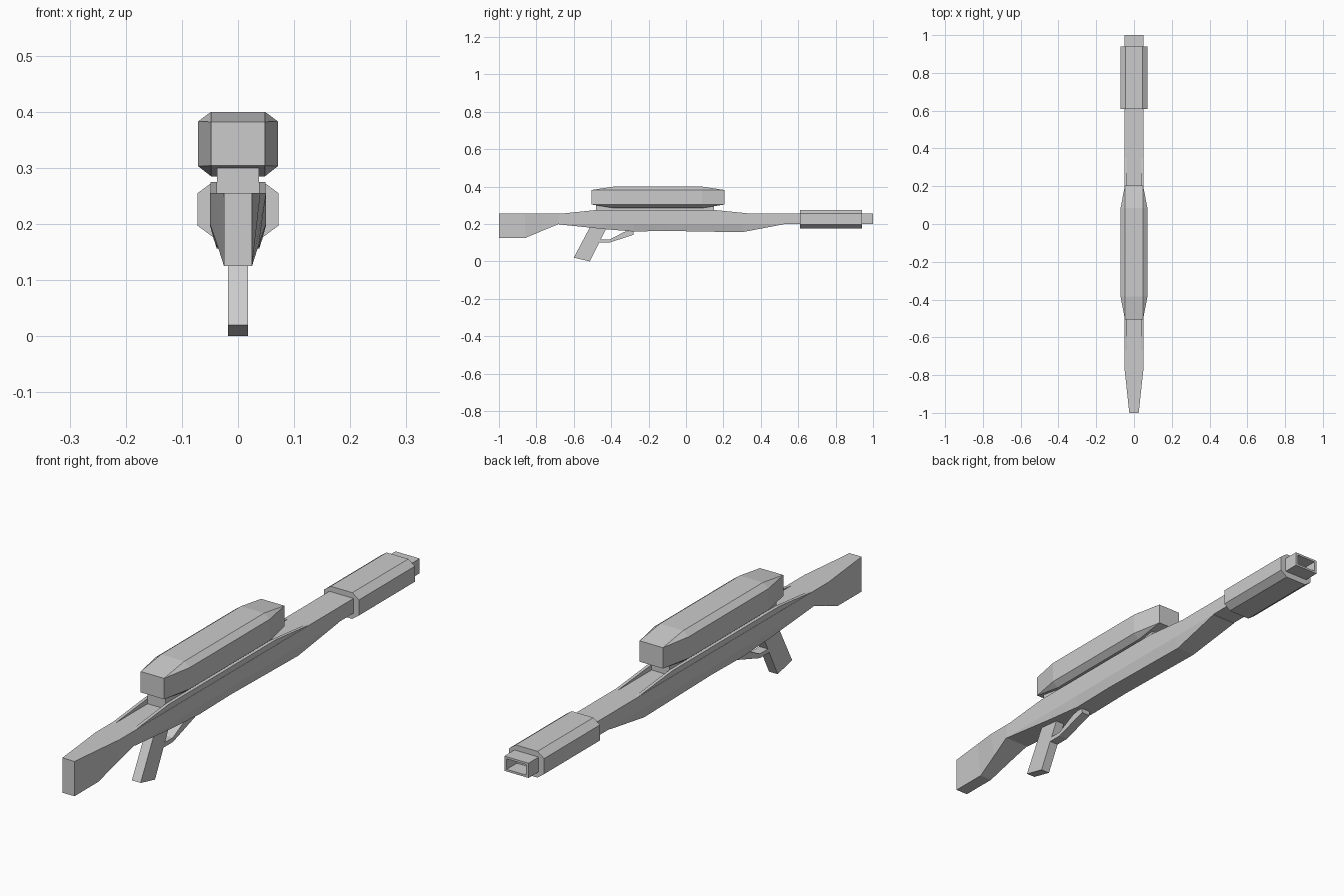
import bpy, bmesh

if "Cube" in bpy.data.objects:
    bpy.data.objects.remove(bpy.data.objects["Cube"])


def make(name, verts, faces):
    me = bpy.data.meshes.new(name)
    bm = bmesh.new()
    vs = [bm.verts.new(v) for v in verts]
    for f in faces:
        bm.faces.new([vs[i] for i in f])
    bmesh.ops.remove_doubles(bm, verts=bm.verts, dist=1e-4)
    bmesh.ops.recalc_face_normals(bm, faces=bm.faces)
    bm.to_mesh(me)
    bm.free()
    ob = bpy.data.objects.new(name, me)
    bpy.context.collection.objects.link(ob)
    return ob


def loft(name, sections, cap=True, closed=False):
    """Skin a list of equal-length rings given as (y, [(x, z), ...])."""
    n = len(sections[0][1])
    m = len(sections)
    verts = [(x, y, z) for y, ring in sections for x, z in ring]
    faces = []
    for s in range(m if closed else m - 1):
        t = (s + 1) % m
        for i in range(n):
            j = (i + 1) % n
            faces.append((s * n + i, s * n + j, t * n + j, t * n + i))
    if cap and not closed:
        faces += [tuple(range(n)), tuple(range((m - 1) * n, m * n))]
    return make(name, verts, faces)


def slab(name, profile, x0, x1):
    """Extrude a (y, z) side profile across x."""
    n = len(profile)
    verts = [(x, y, z) for x in (x0, x1) for y, z in profile]
    faces = [tuple(range(n)), tuple(range(n, 2 * n))]
    faces += [(i, (i + 1) % n, n + (i + 1) % n, n + i) for i in range(n)]
    return make(name, verts, faces)


def trap(top, bottom, z0, z1):
    return [(-bottom, z0), (bottom, z0), (top, z1), (-top, z1)]


def octagon(w, flat, z0, z1, z2, z3):
    return [(-flat, z0), (flat, z0), (w, z1), (w, z2),
            (flat, z3), (-flat, z3), (-w, z2), (-w, z1)]


# Stock, receiver and hollow square barrel in one skin
outer = trap(.05, .05, .2, .255)
bore = trap(.04, .04, .208, .247)
loft("stock_and_barrel", [
    (-1, trap(.025, .025, .125, .255)), (-.86, trap(.04, .025, .125, .255)),
    (-.77, trap(.05, .037, .163, .255)), (-.68, outer),
    (1, outer), (1, bore), (.9, bore)])

# Octagonal muzzle sleeve
sleeve = octagon(.072, .045, .177, .197, .255, .275)
loft("muzzle_sleeve", [(.61, sleeve), (.94, sleeve)])

# Lower fore-end, narrowing towards its underside
loft("fore_end", [
    (-.68, trap(.05, .05, .198, .2)), (-.43, trap(.05, .043, .172, .2)),
    (-.28, trap(.05, .038, .16, .2)), (-.1, trap(.05, .038, .163, .2)),
    (.3, trap(.05, .038, .156, .2)), (.52, trap(.05, .05, .198, .2))])

# Raised side rails on top of the receiver
for side, s in (("left", -1), ("right", 1)):
    slab("rail_" + side, [(-.68, .254), (-.48, .275), (.15, .275), (.36, .254)],
         s * .037, s * .049)

# Scope mount and scope
slab("scope_mount", [(-.48, .25), (.15, .25), (.15, .3), (-.48, .3)], -.037, .037)
scope_end = octagon(.048, .048, .304, .304, .382, .382)
scope_mid = octagon(.071, .048, .285, .303, .383, .4)
loft("scope", [(-.505, scope_end), (-.385, scope_mid), (.085, scope_mid), (.205, scope_end)])

# Raked grip and trigger guard
slab("grip", [(-.6, .02), (-.515, 0), (-.42, .19), (-.51, .19)], -.018, .018)
slab("trigger_guard", [(-.48, .1), (-.41, .1), (-.28, .143), (-.28, .165),
                       (-.33, .158), (-.41, .116), (-.48, .116)], -.018, .018)
